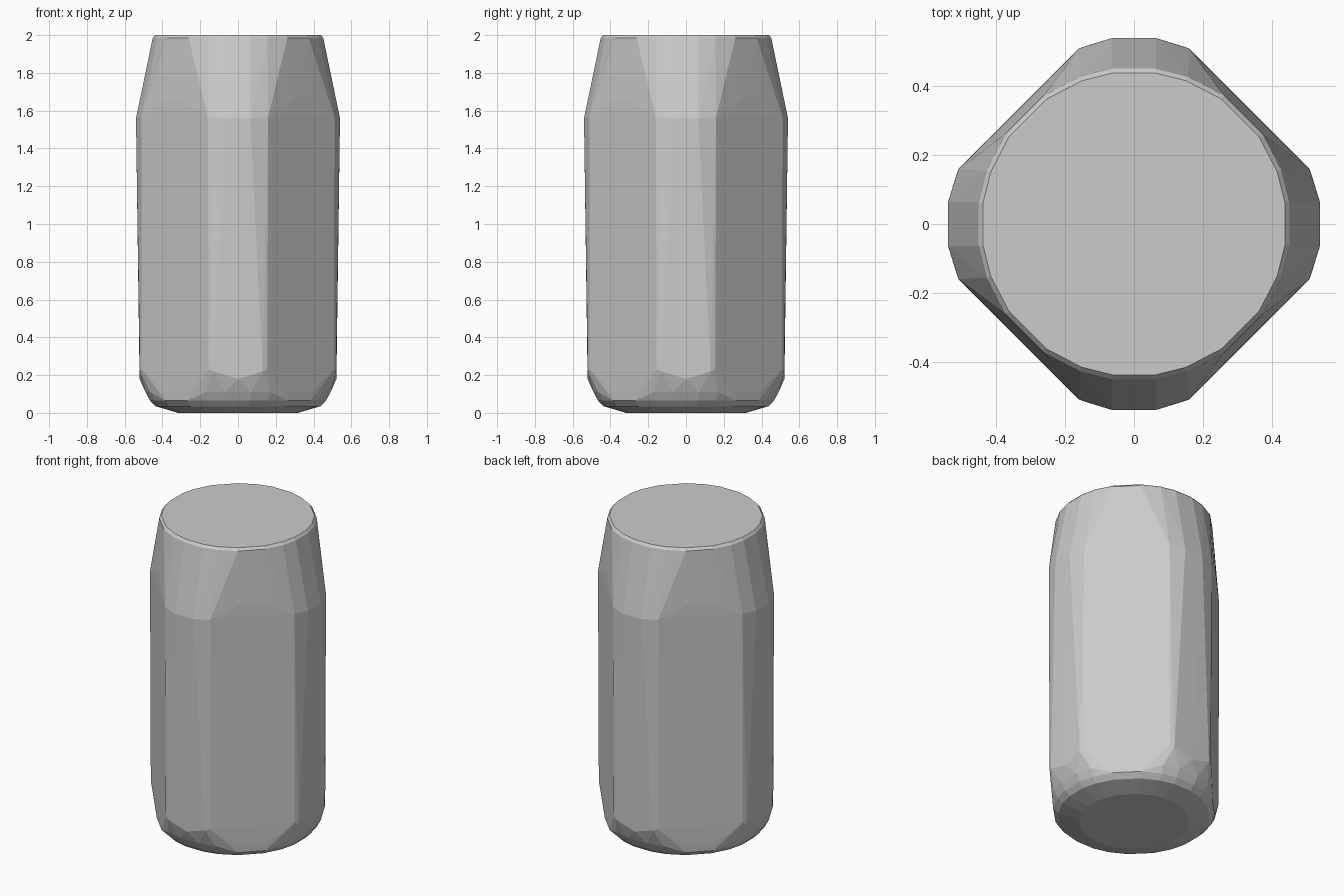
import bpy, bmesh
from math import radians, cos, sin

cube = bpy.data.objects.get("Cube")
if cube:
    bpy.data.objects.remove(cube, do_unlink=True)

grey = bpy.data.materials.new("light grey")
grey.use_nodes = True
colour = (0.6, 0.6, 0.6, 1)
grey.diffuse_color = colour
grey.node_tree.nodes["Principled BSDF"].inputs["Base Color"].default_value = colour

STEPS = [8, 20, 35, 55, 70, 82]
bm = bmesh.new()


def four_way(x, y, z):
    """Repeat a point around the four corners of the body."""
    for _ in range(4):
        bm.verts.new((x, y, z))
        x, y = -y, x


def ring(z, radius, flat=1.0, angles=STEPS):
    """Circle trimmed by the four diagonal flats."""
    for a in angles:
        r = min(radius, flat / cos(radians(a - 45)))
        four_way(r * cos(radians(a)), r * sin(radians(a)), z)


# Rounded foot
ring(0, 0.32)
ring(0.035, 0.44)
ring(0.065, 0.47, 0.465)
ring(0.11, 0.495, 0.466)

# Long corner strips, wider at the foot than at the shoulder
for side in (-1, 1):
    four_way(0.52, side * 0.13, 0.22)
    four_way(0.508, side * 0.155, 0.23)
    four_way(0.54, side * 0.065, 1.56)
    four_way(0.51, side * 0.16, 1.57)
four_way(0.521, 0, 0.18)

# Arched tops of the diagonal flats
ring(1.65, 0.52, 0.472, [36, 45, 54])

# Round top with a small chamfer
ring(1.985, 0.456)
ring(2.0, 0.443)

# Skin the rings with a convex shell
hull = bmesh.ops.convex_hull(bm, input=bm.verts[:])
spare = {g for g in hull["geom_interior"] + hull["geom_unused"]
         if isinstance(g, bmesh.types.BMVert)}
bmesh.ops.delete(bm, geom=list(spare), context="VERTS")
bmesh.ops.dissolve_limit(bm, angle_limit=radians(0.8), verts=bm.verts[:], edges=bm.edges[:])
bmesh.ops.recalc_face_normals(bm, faces=bm.faces[:])

mesh = bpy.data.meshes.new("faceted_body")
bm.to_mesh(mesh)
bm.free()
mesh.materials.append(grey)
body = bpy.data.objects.new("faceted_body", mesh)
bpy.context.collection.objects.link(body)
